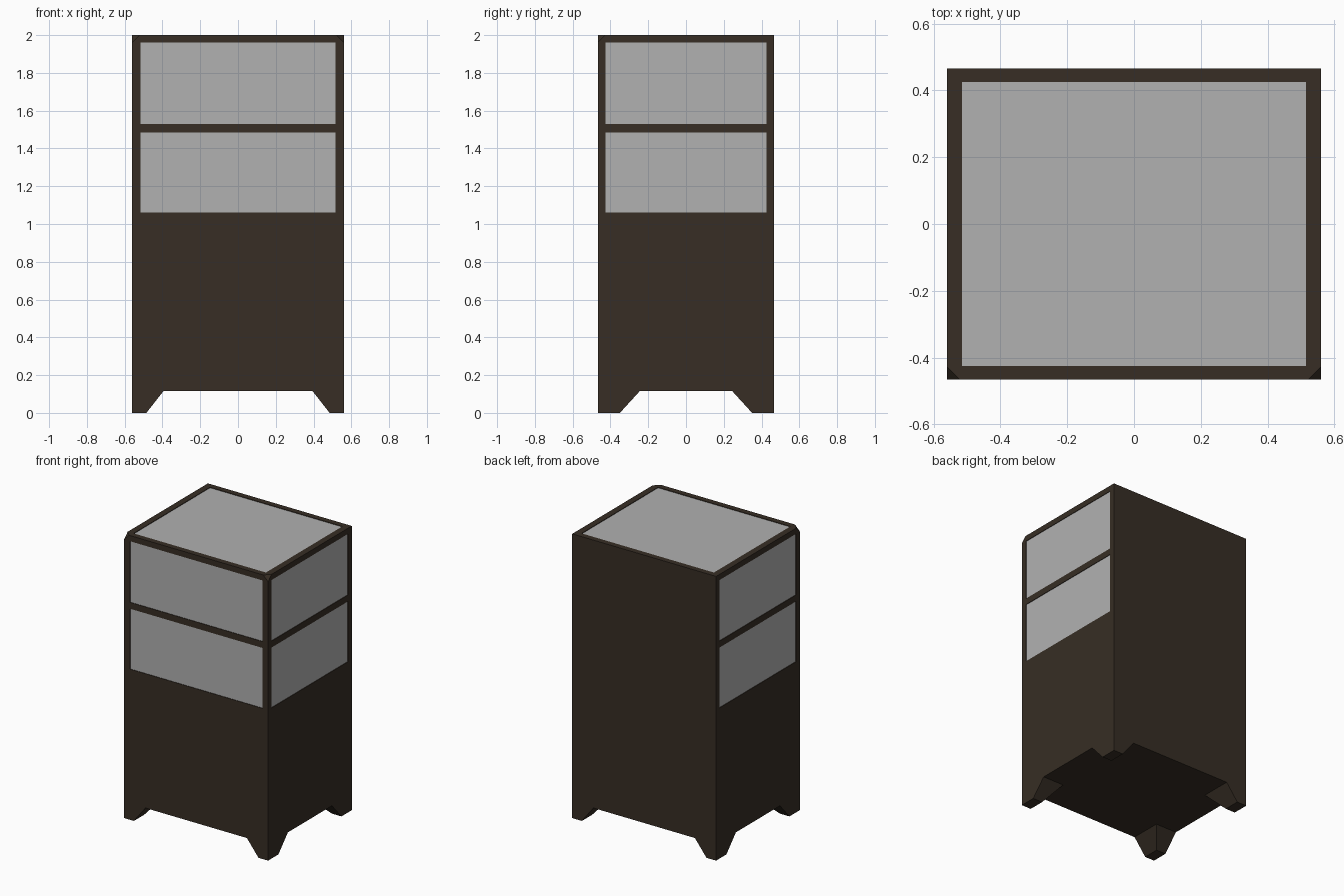
import bpy
import bmesh
from mathutils import Vector

if "Cube" in bpy.data.objects:
    bpy.data.objects.remove(bpy.data.objects["Cube"], do_unlink=True)


def make_material(name, color):
    mat = bpy.data.materials.new(name)
    mat.use_nodes = True
    mat.diffuse_color = color
    mat.node_tree.nodes["Principled BSDF"].inputs["Base Color"].default_value = color
    return mat


wood = make_material("dark_wood", (0.038, 0.027, 0.018, 1))
glass = make_material("grey_glass", (0.44, 0.44, 0.44, 1))


def finish(bm, name, mat):
    bmesh.ops.recalc_face_normals(bm, faces=bm.faces)
    mesh = bpy.data.meshes.new(name)
    bm.to_mesh(mesh)
    bm.free()
    mesh.materials.append(mat)
    obj = bpy.data.objects.new(name, mesh)
    bpy.context.collection.objects.link(obj)
    return obj


def box_mesh(low, high):
    low, high = Vector(low), Vector(high)
    bm = bmesh.new()
    bmesh.ops.create_cube(bm, size=1)
    bmesh.ops.scale(bm, vec=high - low, verts=bm.verts)
    bmesh.ops.translate(bm, vec=(low + high) / 2, verts=bm.verts)
    return bm


def box(name, low, high, mat=wood):
    return finish(box_mesh(low, high), name, mat)


# Main dimensions
W, D, H = 0.56, 0.465, 2.0          # half width, half depth, height
IX, IY = 0.515, 0.425               # inner edges of the frame
FLOOR, SILL = 0.115, 1.06           # underside and window sill
MID_LOW, MID_HIGH, HEAD = 1.485, 1.53, 1.96
RECESS, THICK = 0.004, 0.01         # glass set-back and thickness

# Solid lower cabinet and full-height back
box("lower_cabinet", (-W, -D, FLOOR), (W, IY, SILL))
box("back_panel", (-W, IY, FLOOR), (W, D, H))

# Front rails
box("front_middle_rail", (-IX, -D, MID_LOW), (IX, -IY, MID_HIGH))
box("front_top_rail", (-IX, -D, HEAD), (IX, -IY, H))

for side, s in (("right", -1), ("left", 1)):
    x0, x1 = sorted((s * IX, s * W))

    # Front post with its top outer corner cut off
    bm = box_mesh((x0, -D, SILL), (x1, -IY, H))
    corner = min(bm.verts, key=lambda v: (v.co - Vector((s * W, -D, H))).length)
    bmesh.ops.bevel(bm, geom=[corner], offset=0.038, segments=1,
                    affect='VERTICES')
    finish(bm, side + "_front_post", wood)

    # Side rails
    box(side + "_middle_rail", (x0, -IY, MID_LOW), (x1, IY, MID_HIGH))
    box(side + "_top_rail", (x0, -IY, HEAD), (x1, IY, H))

    # Tapered feet, flush with the outer faces
    for end, e in (("front", -1), ("back", 1)):
        xs = sorted((s * 0.395, s * W))
        ys = sorted((e * 0.245, e * D))
        bm = box_mesh((xs[0], ys[0], 0), (xs[1], ys[1], FLOOR))
        for v in bm.verts:
            if v.co.z < FLOOR / 2:
                if abs(v.co.x) < IX:
                    v.co.x = s * 0.485
                if abs(v.co.y) < IY:
                    v.co.y = e * 0.35
        finish(bm, side + "_" + end + "_foot", wood)

# Glass panes on the front and both sides
for row, low, high in (("lower", SILL, MID_LOW), ("upper", MID_HIGH, HEAD)):
    y = -D + RECESS
    box("front_" + row + "_pane", (-IX, y, low), (IX, y + THICK, high), glass)
    for side, s in (("right", -1), ("left", 1)):
        xs = sorted((s * (W - RECESS), s * (W - RECESS - THICK)))
        box(side + "_" + row + "_pane", (xs[0], -IY, low), (xs[1], IY, high), glass)

# Glass top
box("top_pane", (-IX, -IY, H - RECESS - THICK), (IX, IY, H - RECESS), glass)
